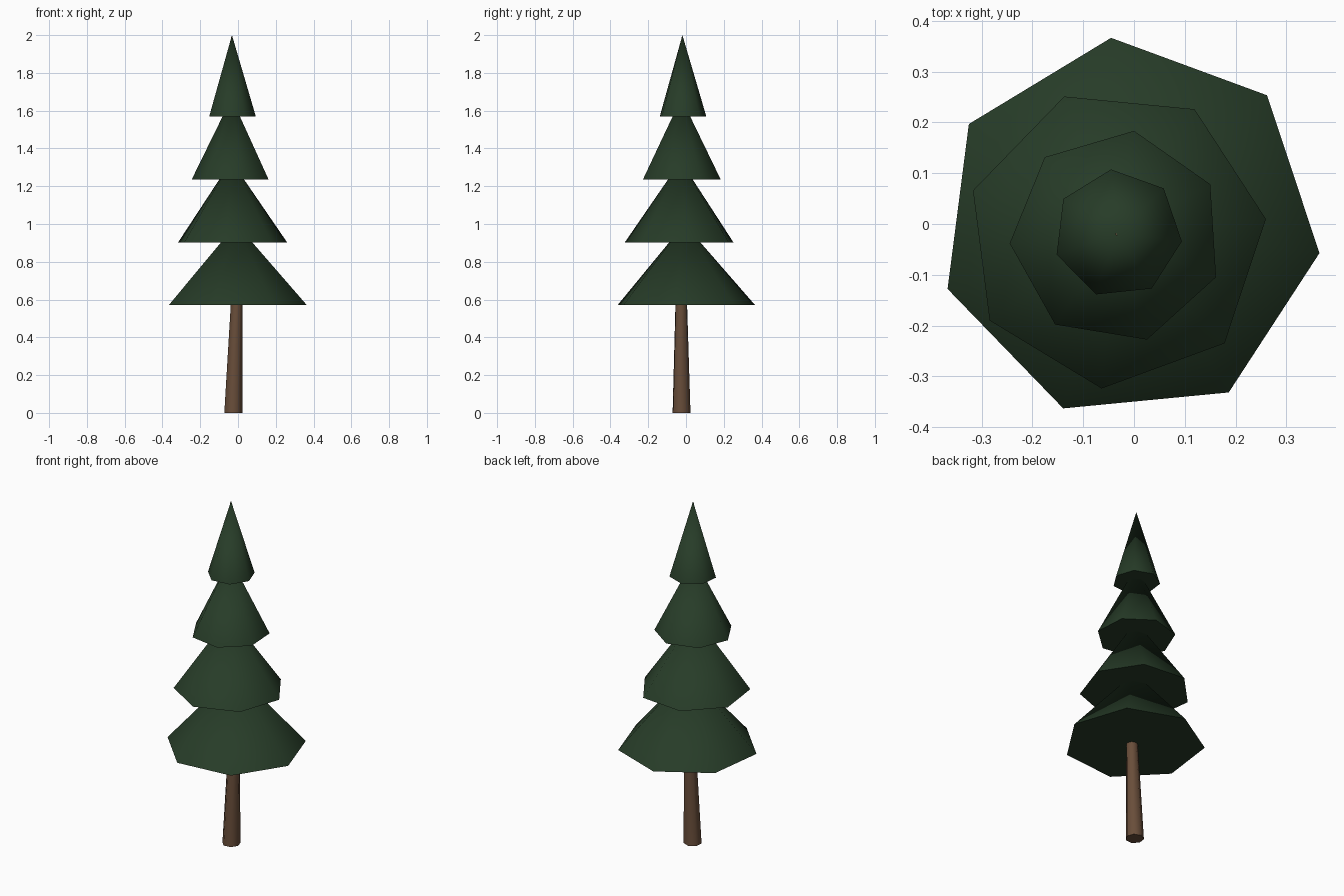
import bpy
import bmesh
from math import cos, sin, tau, radians

if "Cube" in bpy.data.objects:
    bpy.data.objects.remove(bpy.data.objects["Cube"], do_unlink=True)

SIDES = 7


def make_material(name, rgb):
    mat = bpy.data.materials.new(name)
    mat.use_nodes = True
    mat.diffuse_color = (*rgb, 1)
    mat.node_tree.nodes["Principled BSDF"].inputs["Base Color"].default_value = (*rgb, 1)
    return mat


needle_green = make_material("needle_green", (0.020, 0.045, 0.021))
bark_brown = make_material("bark_brown", (0.140, 0.075, 0.042))


def loft(name, rings, turn, mat):
    """Join seven-sided rings (x, y, z, radius); radius 0 closes to a point."""
    bm = bmesh.new()
    loops = []
    for x, y, z, r in rings:
        count = SIDES if r else 1
        angles = [radians(turn) + tau * i / SIDES for i in range(count)]
        loops.append([bm.verts.new((x + r * cos(a), y + r * sin(a), z)) for a in angles])
    bm.faces.new(loops[0][::-1])
    for low, high in zip(loops, loops[1:]):
        for i in range(SIDES):
            j = (i + 1) % SIDES
            top = [high[0]] if len(high) == 1 else [high[j], high[i]]
            bm.faces.new([low[i], low[j], *top])
    if len(loops[-1]) > 1:
        bm.faces.new(loops[-1])
    mesh = bpy.data.meshes.new(name)
    bm.to_mesh(mesh)
    bm.free()
    mesh.materials.append(mat)
    obj = bpy.data.objects.new(name, mesh)
    bpy.context.collection.objects.link(obj)
    bpy.ops.object.select_all(action="DESELECT")
    obj.select_set(True)
    bpy.context.view_layer.objects.active = obj
    bpy.ops.object.shade_smooth_by_angle(angle=radians(60))
    return obj


# Slightly leaning trunk that tapers up through the foliage to the tip
loft("trunk", [(-0.026, -0.025, 0, 0.049),
               (-0.008, -0.026, 0.57, 0.032),
               (-0.034, -0.02, 1.3, 0.015),
               (-0.034, -0.02, 1.99, 0.003)], -59, bark_brown)

# Four stacked foliage cones: centre x, centre y, radius, turn in degrees
TIERS = [(-0.009, -0.009, 0.377, 95.5),
         (-0.035, -0.028, 0.297, 7.3),
         (-0.034, -0.025, 0.211, 80.7),
         (-0.032, -0.019, 0.127, 96)]
for n, (x, y, radius, turn) in enumerate(TIERS):
    base = 0.57 + n / 3
    loft(f"foliage_tier_{n + 1}", [(x, y, base, radius), (x, y, base + 0.43, 0)],
         turn, needle_green)
